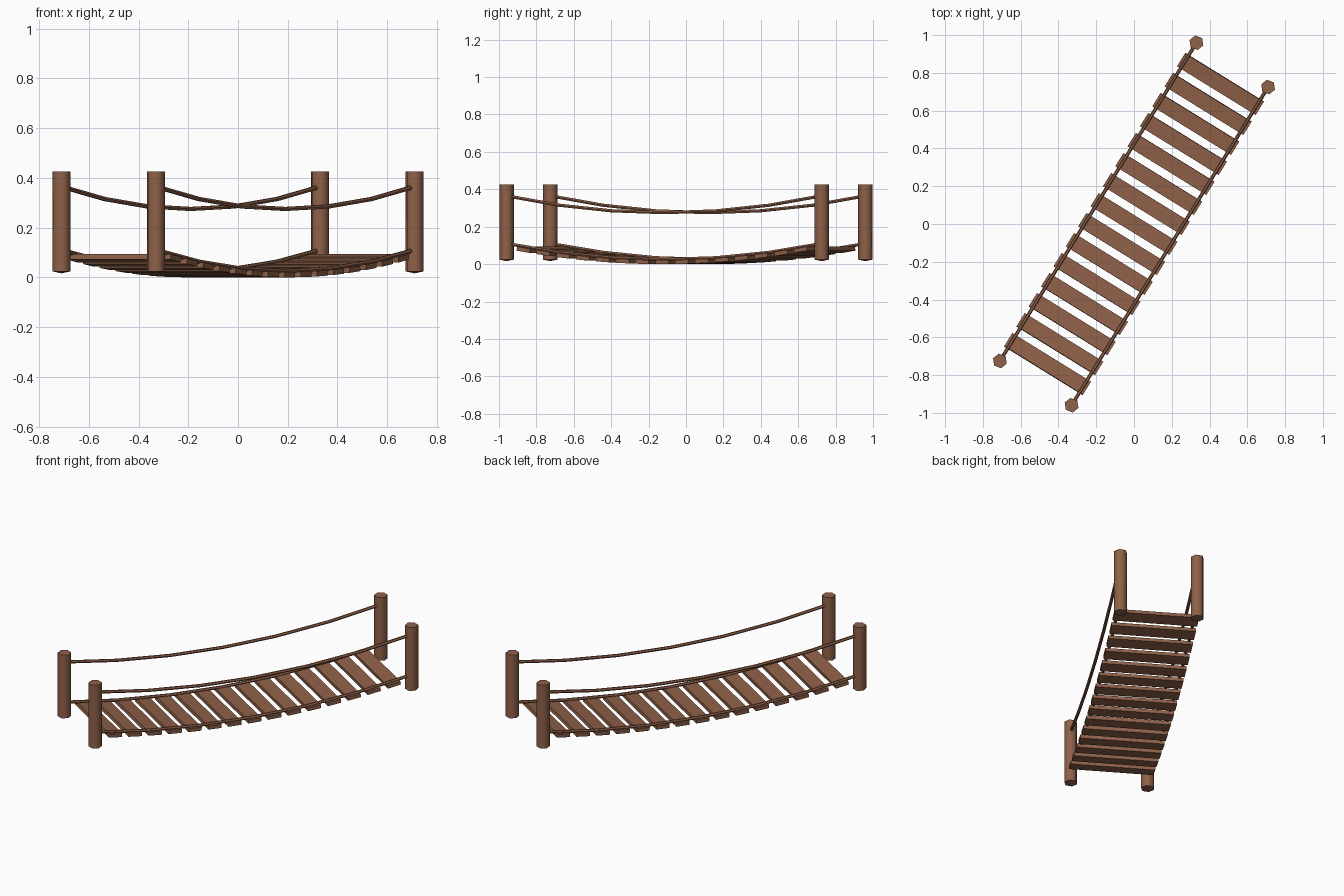
import bpy, bmesh, math
from mathutils import Matrix

if "Cube" in bpy.data.objects:
    bpy.data.objects.remove(bpy.data.objects["Cube"])

ANGLE = math.radians(58.3)      # bridge direction in plan
TURN = Matrix.Rotation(ANGLE, 4, 'Z')
HALF_L, HALF_W = 0.99, 0.223    # post positions along / across the bridge

wood = bpy.data.materials.new("brown wood")
wood.diffuse_color = (0.275, 0.120, 0.066, 1)
wood.use_nodes = True
wood.node_tree.nodes["Principled BSDF"].inputs["Base Color"].default_value = wood.diffuse_color


def deck_z(u):
    return 0.025 + 0.085 * (u / HALF_L) ** 2


def rail_z(u):
    return 0.275 + 0.09 * (u / HALF_L) ** 2


def finish(name, bm, smooth=False):
    bmesh.ops.recalc_face_normals(bm, faces=bm.faces)
    bm.transform(TURN)
    me = bpy.data.meshes.new(name)
    bm.to_mesh(me)
    bm.free()
    me.materials.append(wood)
    ob = bpy.data.objects.new(name, me)
    bpy.context.collection.objects.link(ob)
    if smooth:
        bpy.ops.object.select_all(action='DESELECT')
        ob.select_set(True)
        bpy.context.view_layer.objects.active = ob
        bpy.ops.object.shade_smooth_by_angle(angle=math.radians(65))


def post(name, u, v):
    bm = bmesh.new()
    lo, hi, r = 0.024, 0.425, 0.039
    bmesh.ops.create_cone(bm, cap_ends=True, segments=6, radius1=r, radius2=r, depth=hi - lo,
                          matrix=Matrix.Translation((u, v, (lo + hi) / 2)) @ Matrix.Rotation(-ANGLE + 0.15, 4, 'Z'))
    # shallow point on the underside
    bm.faces.ensure_lookup_table()
    base = min(bm.faces, key=lambda f: f.calc_center_median().z)
    tip = bmesh.ops.poke(bm, faces=[base])['verts'][0]
    tip.co.z -= 0.008
    finish(name, bm, True)


def rope(name, v, height, r=0.0095, segs=6, sides=6):
    bm = bmesh.new()
    rings = []
    for i in range(segs + 1):
        u = HALF_L * (2 * i / segs - 1)
        rings.append([bm.verts.new((u, v + r * math.cos(a), height(u) + r * math.sin(a)))
                      for a in (math.tau * k / sides for k in range(sides))])
    for a, b in zip(rings, rings[1:]):
        for k in range(sides):
            n = (k + 1) % sides
            bm.faces.new((a[k], a[n], b[n], b[k]))
    bm.faces.new(rings[0])
    bm.faces.new(rings[-1])
    finish(name, bm)


# posts and ropes on both sides
for side, v in (("left", HALF_W), ("right", -HALF_W)):
    for end, u in (("near", -HALF_L), ("far", HALF_L)):
        post(f"{side}_{end}_post", u, v)
    rope(f"{side}_handrail_rope", v, rail_z)
    rope(f"{side}_deck_rope", v, deck_z)

# planks following the sag of the deck ropes
COUNT, PITCH = 15, 0.1245
bm = bmesh.new()
for i in range(COUNT):
    u = (i - (COUNT - 1) / 2) * PITCH
    tilt = math.atan(2 * 0.085 * u / HALF_L ** 2)
    m = (Matrix.Translation((u, 0, deck_z(u) - 0.014)) @ Matrix.Rotation(-tilt, 4, 'Y')
         @ Matrix.Diagonal((0.082, 0.49, 0.022, 1)))
    bmesh.ops.create_cube(bm, size=1, matrix=m)
finish("deck_planks", bm)
